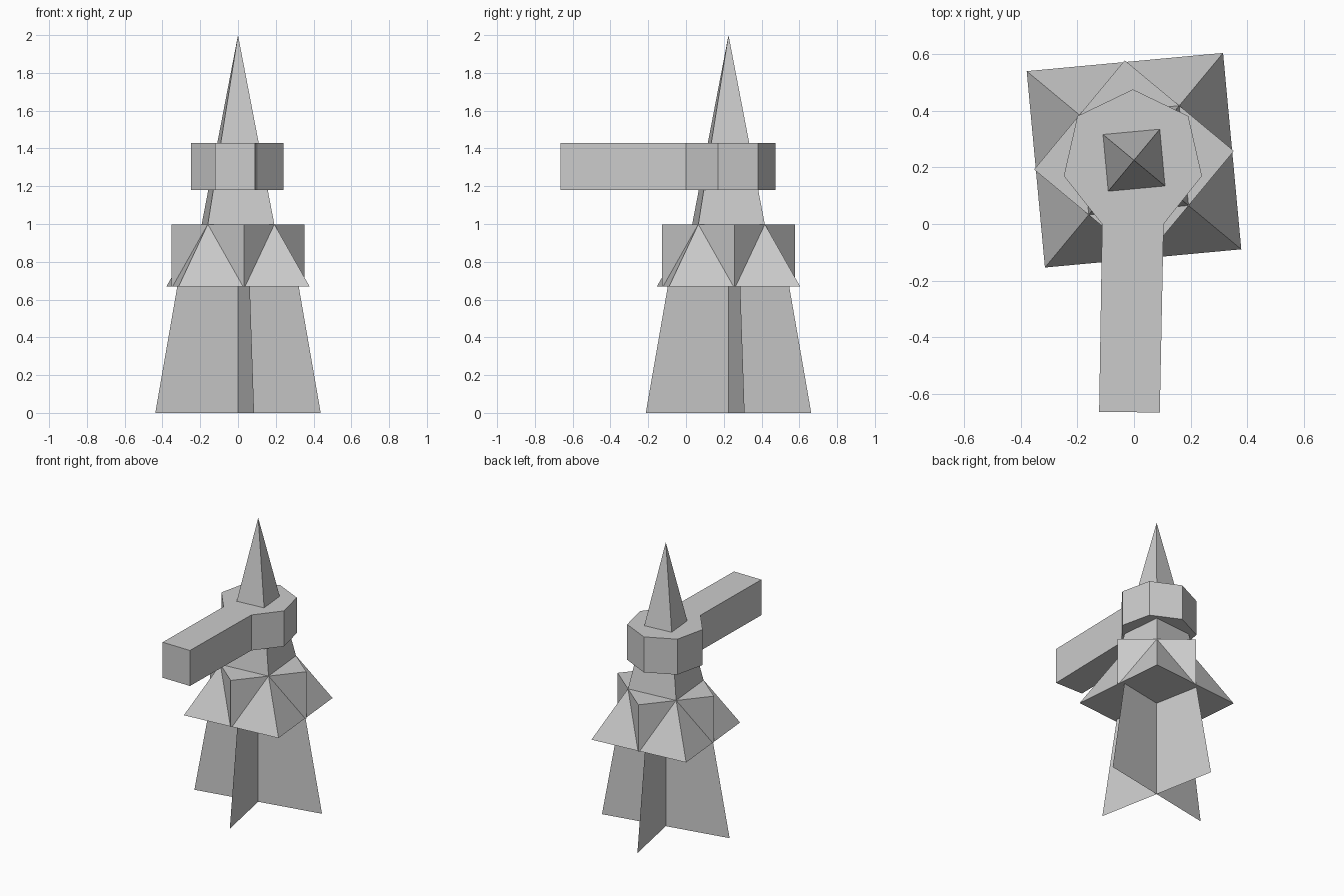
import bpy, bmesh
from math import radians, cos, sin, pi
from mathutils import Vector

if "Cube" in bpy.data.objects:
    bpy.data.objects.remove(bpy.data.objects["Cube"], do_unlink=True)

AXIS = Vector((0, 0.225, 0))
TURN = 50.3          # direction of the spire corners, degrees
BOX_R = 0.354

grey = bpy.data.materials.new("plain_grey")
grey.use_nodes = True
grey.diffuse_color = (0.6, 0.6, 0.6, 1)
grey.node_tree.nodes["Principled BSDF"].inputs["Base Color"].default_value = (0.6, 0.6, 0.6, 1)


def finish(name, bm):
    mesh = bpy.data.meshes.new(name)
    bm.to_mesh(mesh)
    bm.free()
    mesh.materials.append(grey)
    obj = bpy.data.objects.new(name, mesh)
    bpy.context.collection.objects.link(obj)
    return obj


def ring(radius, sides, start):
    """Points of a regular polygon around the axis."""
    angles = [radians(start) + 2 * pi * i / sides for i in range(sides)]
    return [AXIS + Vector((radius * cos(a), radius * sin(a), 0)) for a in angles]


def loft(name, lower, upper, z0, z1):
    """Closed solid between two outlines; a single upper point makes a spire."""
    bm = bmesh.new()
    low = [bm.verts.new((p.x, p.y, z0)) for p in lower]
    top = [bm.verts.new((p.x, p.y, z1)) for p in upper]
    bm.faces.new(low[::-1])
    for i in range(len(low)):
        j = (i + 1) % len(low)
        if len(top) == 1:
            bm.faces.new((low[i], low[j], top[0]))
        else:
            bm.faces.new((low[i], low[j], top[j], top[i]))
    if len(top) > 1:
        bm.faces.new(top)
    bmesh.ops.recalc_face_normals(bm, faces=bm.faces)
    return finish(name, bm)


# Tall pointed spire
loft("spire", ring(0.25, 4, TURN), [AXIS], 0.998, 2)

# Skirt: flared square roof crossed with an upright box
loft("skirt_flare", ring(0.492, 4, TURN), ring(0.253, 4, TURN), 0.67, 0.995)
box = ring(BOX_R, 4, TURN - 45)
loft("skirt_box", box, box, 0.67, 0.998)

# Seven-sided collar whose front side runs out into a long arm
collar = ring(0.25, 7, 90)
for p in collar:
    p.x -= 0.004
arm_tip = [Vector((-0.123, -0.663, 0)), Vector((0.091, -0.665, 0))]
outline = collar[:4] + arm_tip + collar[4:]
loft("collar_and_arm", outline, outline, 1.18, 1.43)

# Four thin tapering fins meeting on the axis
bm = bmesh.new()
hub = [bm.verts.new((AXIS.x, AXIS.y, z)) for z in (0, 0.7)]
for foot, head in zip(ring(0.446, 4, 11), ring(0.322, 4, 11)):
    outer = [bm.verts.new((foot.x, foot.y, 0)), bm.verts.new((head.x, head.y, 0.7))]
    bm.faces.new((hub[0], outer[0], outer[1], hub[1]))
finish("base_fins", bm)
